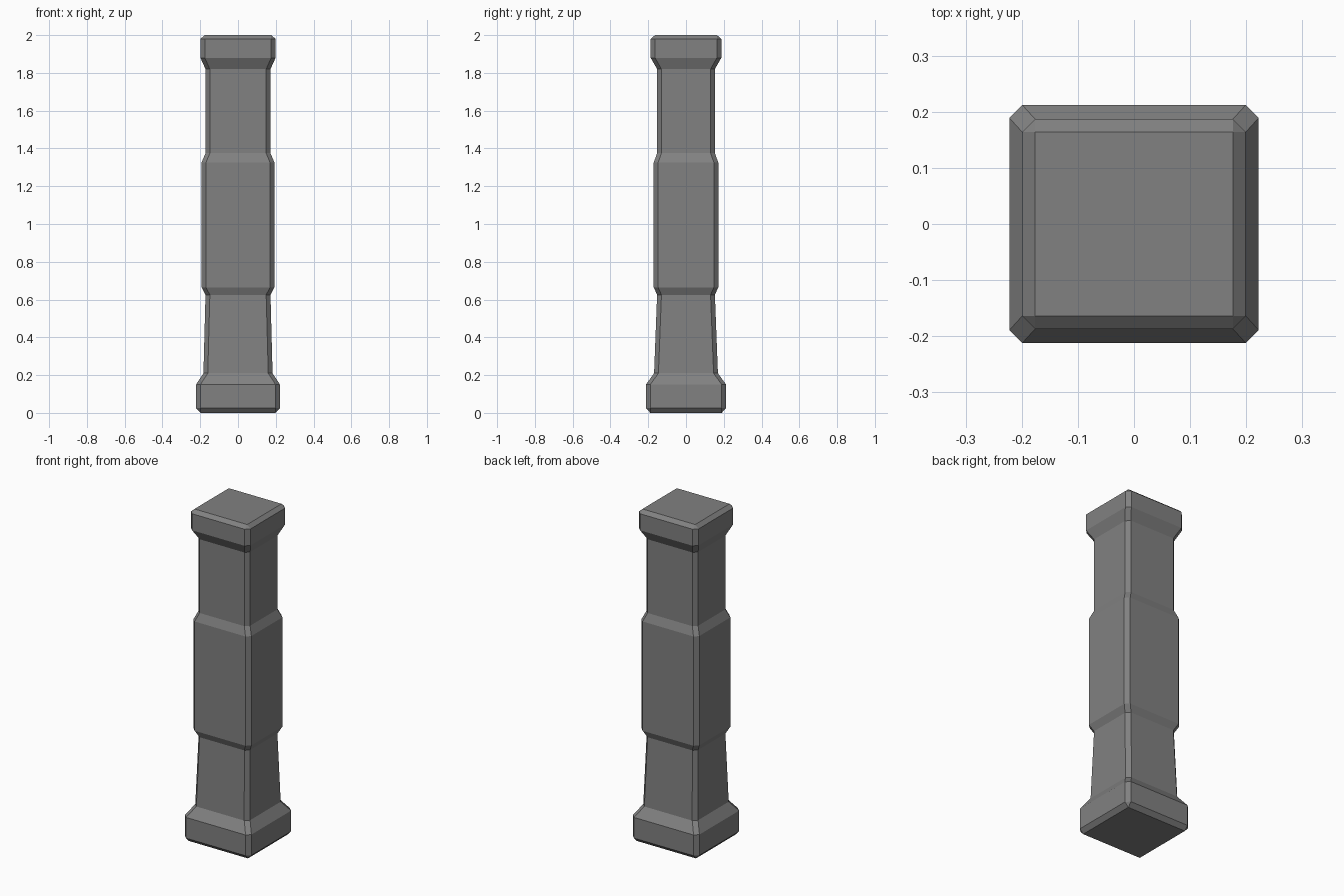
import bpy
import bmesh

cube = bpy.data.objects.get("Cube")
if cube:
    bpy.data.objects.remove(cube)

CHAMFER = 0.023

# Half width, half depth and height of each ring, from foot to cap
PROFILE = [
    (0.222, 0.212, 0.025),
    (0.222, 0.212, 0.15),
    (0.183, 0.169, 0.21),
    (0.172, 0.153, 0.625),
    (0.193, 0.171, 0.665),
    (0.193, 0.171, 1.325),
    (0.172, 0.153, 1.375),
    (0.172, 0.153, 1.82),
    (0.199, 0.187, 1.88),
    (0.199, 0.187, 1.98),
]

stone = bpy.data.materials.new("stone grey")
stone.use_nodes = True
stone.diffuse_color = (0.22, 0.22, 0.22, 1)
stone.node_tree.nodes["Principled BSDF"].inputs["Base Color"].default_value = stone.diffuse_color


def chamfered_ring(bm, hx, hy, z):
    """Rectangle with cut corners, starting on the right side of the front edge."""
    c = CHAMFER
    points = [(hx - c, -hy), (hx, c - hy), (hx, hy - c), (hx - c, hy),
              (c - hx, hy), (-hx, hy - c), (-hx, c - hy), (c - hx, -hy)]
    return [bm.verts.new((x, y, z)) for x, y in points]


def close_end(bm, ring, hx, hy, z):
    """Sloping border, corner triangles and flat end face."""
    x, y = hx - CHAMFER, hy - CHAMFER
    corners = [bm.verts.new((sx * x, sy * y, z))
               for sx, sy in ((1, -1), (1, 1), (-1, 1), (-1, -1))]
    for i in range(4):
        a, b, c = ring[2 * i], ring[2 * i + 1], ring[(2 * i + 2) % 8]
        bm.faces.new((a, b, corners[i]))
        bm.faces.new((b, c, corners[(i + 1) % 4], corners[i]))
    bm.faces.new(corners)


# Pillar body
bm = bmesh.new()
rings = [chamfered_ring(bm, *row) for row in PROFILE]
for low, high in zip(rings, rings[1:]):
    for i in range(8):
        j = (i + 1) % 8
        bm.faces.new((low[i], low[j], high[j], high[i]))

# Foot and cap ends
close_end(bm, rings[0], *PROFILE[0][:2], 0)
close_end(bm, rings[-1], *PROFILE[-1][:2], 2)
bmesh.ops.recalc_face_normals(bm, faces=bm.faces)

mesh = bpy.data.meshes.new("pillar")
bm.to_mesh(mesh)
bm.free()
mesh.materials.append(stone)
pillar = bpy.data.objects.new("pillar", mesh)
bpy.context.collection.objects.link(pillar)
